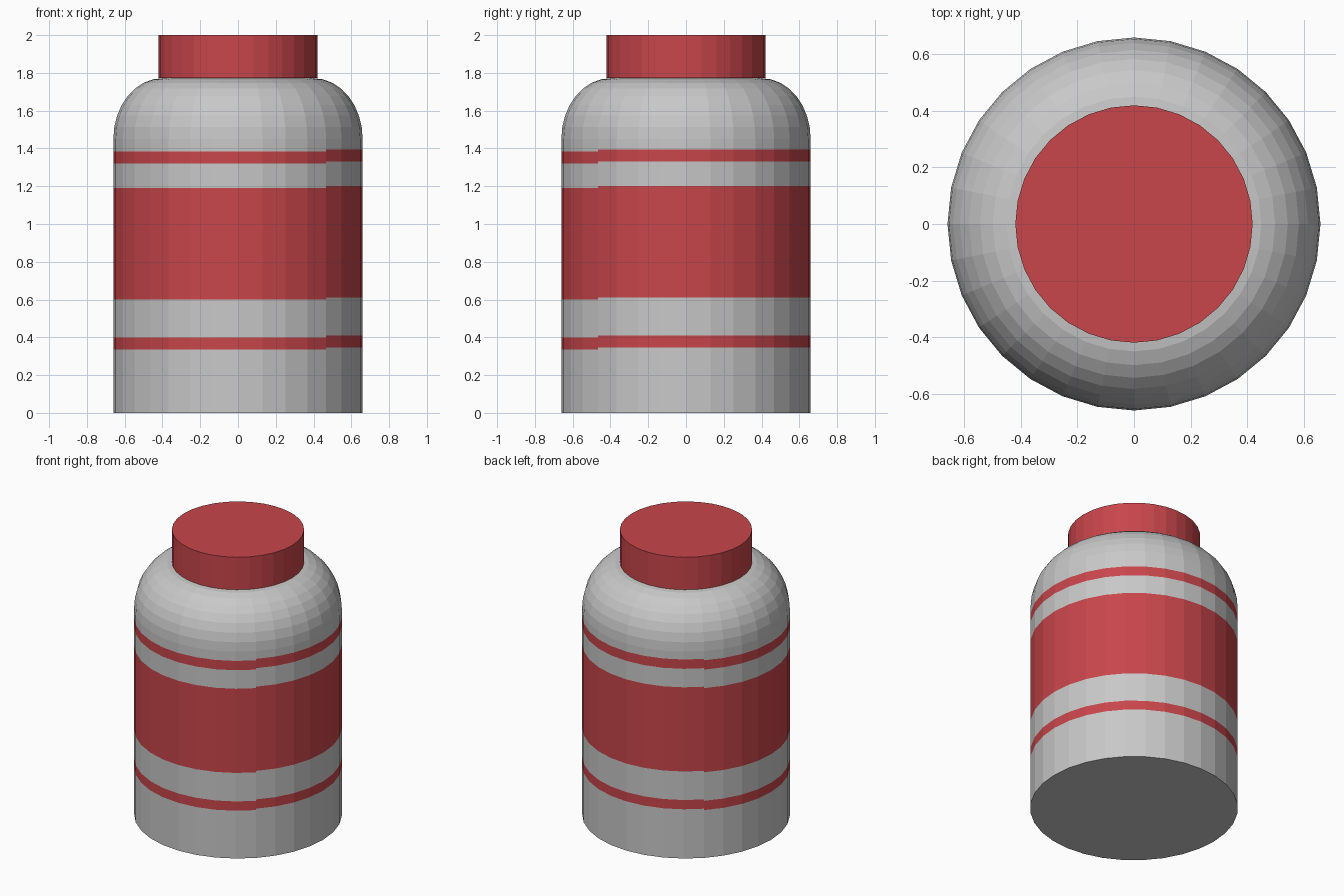
import bpy, bmesh, math

if "Cube" in bpy.data.objects:
    bpy.data.objects.remove(bpy.data.objects["Cube"])

SIDES = 32


def material(name, rgb):
    m = bpy.data.materials.new(name)
    m.diffuse_color = (*rgb, 1)
    m.use_nodes = True
    m.node_tree.nodes["Principled BSDF"].inputs["Base Color"].default_value = m.diffuse_color
    return m


grey = material("light grey", (0.58, 0.58, 0.58))
red = material("red", (0.58, 0.061, 0.07))


def lathe(name, profile, mats):
    """Closed, flat-shaded solid of revolution from (radius, height) points."""
    bm = bmesh.new()
    rings = [[bm.verts.new((r * math.cos(2 * math.pi * i / SIDES),
                            r * math.sin(2 * math.pi * i / SIDES), z))
              for i in range(SIDES)] for r, z in profile]
    for a, b in zip(rings, rings[1:]):
        for i in range(SIDES):
            j = (i + 1) % SIDES
            bm.faces.new((a[i], a[j], b[j], b[i]))
    bm.faces.new(rings[0][::-1])
    bm.faces.new(rings[-1])
    mesh = bpy.data.meshes.new(name)
    bm.to_mesh(mesh)
    bm.free()
    for m in mats:
        mesh.materials.append(m)
    obj = bpy.data.objects.new(name, mesh)
    bpy.context.collection.objects.link(obj)
    return obj


# Bottle body: straight wall cut at the band edges, then a rounded shoulder
bands = [(0.335, 0.40), (0.60, 1.19), (1.32, 1.385)]
STEP = 0.01  # bands sit slightly higher on one half
cuts = sorted(z + d for band in bands for z in band for d in (0, STEP))
profile = [(0.66, 0)] + [(0.66, z) for z in cuts]
for k in range(9):
    a = math.pi / 2 * k / 8
    profile.append((0.40 + 0.26 * math.cos(a), 1.45 + 0.322 * math.sin(a)))
body = lathe("bottle_body", profile, [grey, red])

# Red bands chosen by height, raised on the back right half
for f in body.data.polygons:
    c = f.center
    if abs(f.normal.z) > 0.5:
        continue
    z = c.z - (STEP if c.x + c.y > 0 else 0)
    f.material_index = int(any(lo < z < hi for lo, hi in bands))

# Screw cap
lathe("cap", [(0.42, 1.772), (0.42, 2.0)], [red])
